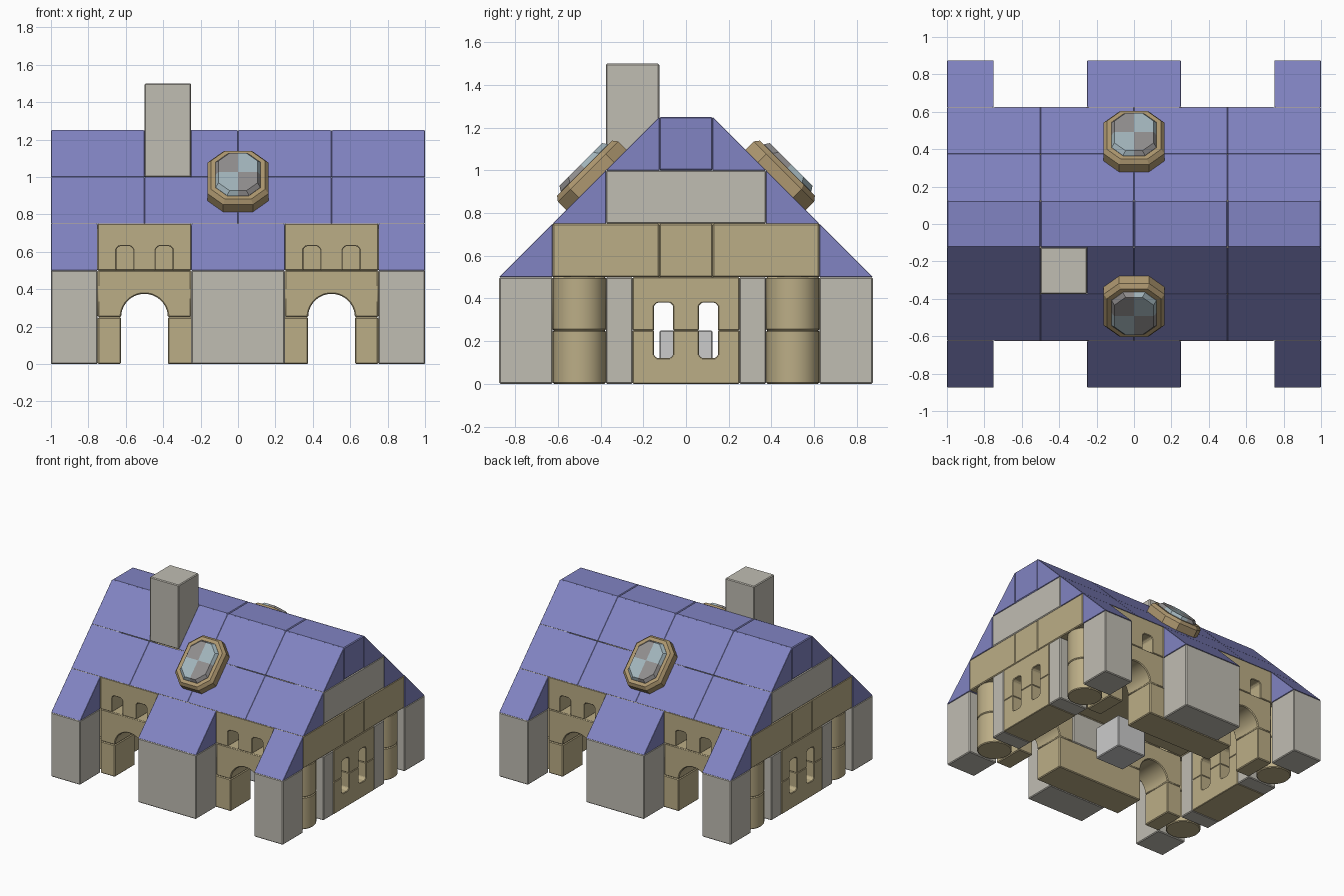
import bpy, bmesh
from math import sin, cos, pi, radians
from mathutils import Matrix, Vector

if "Cube" in bpy.data.objects:
    bpy.data.objects.remove(bpy.data.objects["Cube"])


def material(name, rgb):
    m = bpy.data.materials.new(name)
    m.diffuse_color = (*rgb, 1)
    m.use_nodes = True
    m.node_tree.nodes["Principled BSDF"].inputs["Base Color"].default_value = m.diffuse_color
    return m


TAN = material("tan_wood", (0.50, 0.42, 0.24))
STONE = material("pale_stone", (0.53, 0.51, 0.45))
BLUE = material("blue_roof", (0.22, 0.23, 0.54))
FRAME = material("frame_wood", (0.42, 0.31, 0.16))
GLASS = material("glass", (0.36, 0.46, 0.50))
SMOKE = material("smoky_glass", (0.28, 0.27, 0.27))


def finish(name, bm, mats, bevel=0.006):
    bmesh.ops.recalc_face_normals(bm, faces=bm.faces[:])
    me = bpy.data.meshes.new(name)
    bm.to_mesh(me)
    bm.free()
    ob = bpy.data.objects.new(name, me)
    bpy.context.collection.objects.link(ob)
    for m in mats:
        if m:
            me.materials.append(m)
    if bevel:
        mod = ob.modifiers.new("worn_edges", 'BEVEL')
        mod.width = bevel
        mod.segments = 1
        mod.limit_method = 'ANGLE'
        mod.angle_limit = radians(35)
    return ob


def prism(name, pts, axis, lo, hi, mat, bevel=0.006):
    """Extrude a (horizontal, z) outline along x or y, or an (x, y) outline along z."""
    place = {'x': lambda p, t: (t, p[0], p[1]),
             'y': lambda p, t: (p[0], t, p[1]),
             'z': lambda p, t: (p[0], p[1], t)}[axis]
    bm = bmesh.new()
    face = bm.faces.new([bm.verts.new(place(p, lo)) for p in pts])
    ext = bmesh.ops.extrude_face_region(bm, geom=[face])
    shift = Vector(place((0, 0), hi - lo))
    bmesh.ops.translate(bm, vec=shift, verts=[v for v in ext["geom"] if isinstance(v, bmesh.types.BMVert)])
    return finish(name, bm, [mat], bevel)


def box(name, x, y, z, mat):
    (x0, x1), (y0, y1) = sorted(x), sorted(y)
    return prism(name, [(x0, y0), (x1, y0), (x1, y1), (x0, y1)], 'z', z[0], z[1], mat)


def window_block(name, axis, c, rng, z, flip=False):
    """Block with two round-cornered window notches in its lower (or upper) edge."""
    out = [(-0.25, 0)]
    for a, b in ((-0.15, -0.06), (0.06, 0.15)):
        out += [(a, 0), (a, 0.115), (a + 0.015, 0.13), (b - 0.015, 0.13), (b, 0.115), (b, 0)]
    out += [(0.25, 0), (0.25, 0.25), (-0.25, 0.25)]
    pts = [(c + u, z + (0.25 - h if flip else h)) for u, h in out]
    prism(name, pts, axis, min(rng), max(rng), TAN, 0.004)


def wedge(x0, x1, s, outer, z):
    """Right-triangle roof block rising from |y|=outer towards the ridge."""
    inner = outer - 0.25
    prism("roof_wedge", [(s * outer, z), (s * inner, z), (s * inner, z + 0.25)], 'x', x0, x1, BLUE, 0.002)


SIGNS = (-1, 1)

# Front and back facades
for s in SIGNS:
    deep, near = (s * 0.375, s * 0.625), (s * 0.625, s * 0.875)
    box("middle_pier", (-0.25, 0.25), near, (0, 0.5), STONE)
    box("middle_beam", (-0.375, 0.375), deep, (0, 0.25), TAN)
    box("middle_infill", (-0.25, 0.25), deep, (0.25, 0.5), STONE)
    box("upper_infill", (-0.25, 0.25), deep, (0.5, 0.75), TAN)
    wedge(-0.25, 0.25, s, 0.875, 0.5)
    for t in SIGNS:
        box("corner_pier", (t * 0.75, t), near, (0, 0.5), STONE)
        box("arch_leg", (t * 0.625, t * 0.75), deep, (0, 0.25), TAN)
        arch = [(t * 0.5 - 0.125 * cos(pi * i / 20), 0.25 + 0.125 * sin(pi * i / 20)) for i in range(21)]
        cx = t * 0.5
        prism("door_arch", [(cx - 0.25, 0.25)] + arch + [(cx + 0.25, 0.25), (cx + 0.25, 0.5), (cx - 0.25, 0.5)],
              'y', min(deep), max(deep), TAN)
        window_block("upper_window_block", 'y', cx, deep, 0.5)
        wedge(*sorted((t * 0.75, t)), s, 0.875, 0.5)
        # Round columns beside the corners
        for z in (0, 0.25):
            ring = [(t * 0.875 + 0.123 * cos(2 * pi * i / 40), s * 0.5 + 0.123 * sin(2 * pi * i / 40)) for i in range(40)]
            prism("round_column", ring, 'z', z, z + 0.25, TAN)
        box("side_pier", (t * 0.75, t), (s * 0.25, s * 0.375), (0, 0.5), STONE)
        box("gable_beam", (t * 0.75, t), (s * 0.125, s * 0.625), (0.5, 0.75), TAN)

# Gable ends
for t in SIGNS:
    rng = (t * 0.75, t)
    window_block("side_window_lower", 'x', 0, rng, 0, True)
    window_block("side_window_upper", 'x', 0, rng, 0.25)
    box("gable_centre", rng, (-0.125, 0.125), (0.5, 0.75), TAN)
    box("gable_top_block", rng, (-0.375, 0.375), (0.75, 1.0), STONE)

# Inside: ceiling beams, roof support and hearth block
for x0 in (-0.75, -0.25, 0.25):
    box("ceiling_beam", (x0, x0 + 0.5), (-0.375, 0.375), (0.5, 0.75), TAN)
box("roof_support", (-0.25, 0.25), (-0.375, 0.375), (0.75, 1.0), STONE)
box("hearth_block", (0, 0.25), (-0.125, 0.125), (0, 0.25), None)

# Upper roof rows, ridge and chimney
for x0 in (-1, -0.5, 0, 0.5):
    box("roof_ridge", (x0, x0 + 0.5), (-0.125, 0.125), (1.0, 1.25), BLUE)
    for s in SIGNS:
        wedge(x0, x0 + 0.5, s, 0.625, 0.75)
        chimney_gap = 0.25 if (s < 0 and x0 == -0.5) else 0
        wedge(x0 + chimney_gap, x0 + 0.5, s, 0.375, 1.0)
box("chimney", (-0.5, -0.25), (-0.375, -0.125), (1.0, 1.5), STONE)


# Octagonal skylights lying on the roof slopes
def octagon(w, l, c=0.08):
    return [(w, -l + c), (w, l - c), (w - c, l), (-w + c, l), (-w, l - c), (-w, -l + c), (-w + c, -l), (w - c, -l)]


def skylight(s):
    # Local x = along ridge, y = up the slope, z = slope normal
    u = Vector((0, -s, 1)).normalized()
    n = Vector((0, s, 1)).normalized()
    r = u.cross(n)
    mat = Matrix((r, u, n)).transposed().to_4x4()
    mat.translation = Vector((0, s * 0.42, 0.955))
    # Frame: swept ring
    bm = bmesh.new()
    prof = [(0.163, 0.2, 0, 0.083), (0.163, 0.2, 0.055, 0.083), (0.145, 0.182, 0.078, 0.075),
            (0.12, 0.157, 0.078, 0.062), (0.12, 0.157, 0, 0.062)]
    rings = [[bm.verts.new((x, y, h)) for x, y in octagon(w, l, c)] for w, l, h, c in prof]
    for a, b in zip(rings, rings[1:] + rings[:1]):
        for i in range(8):
            j = (i + 1) % 8
            bm.faces.new((a[i], a[j], b[j], b[i]))
    finish("skylight_frame", bm, [FRAME], 0).matrix_world = mat
    # Glass: four alternating panes with a bevelled rim
    for sx in SIGNS:
        for sy in SIGNS:
            bm = bmesh.new()
            loops = []
            for w, l, h in ((0.119, 0.156, 0.04), (0.119, 0.156, 0.08), (0.105, 0.142, 0.102)):
                c = 0.06
                pts = [(0, 0), (w, 0), (w, l - c), (w - c, l), (0, l)]
                loops.append([bm.verts.new((sx * x, sy * y, h)) for x, y in pts])
            for a, b in zip(loops, loops[1:]):
                for i in range(5):
                    j = (i + 1) % 5
                    bm.faces.new((a[i], a[j], b[j], b[i]))
            bm.faces.new(loops[0])
            bm.faces.new(loops[-1])
            finish("skylight_pane", bm, [GLASS if sx * sy > 0 else SMOKE], 0).matrix_world = mat


for s in SIGNS:
    skylight(s)

# Smooth only the round surfaces
for ob in bpy.context.scene.objects:
    ob.select_set(ob.name.startswith(("round_column", "door_arch")))
    if ob.select_get():
        bpy.context.view_layer.objects.active = ob
bpy.ops.object.shade_smooth_by_angle(angle=radians(30))
